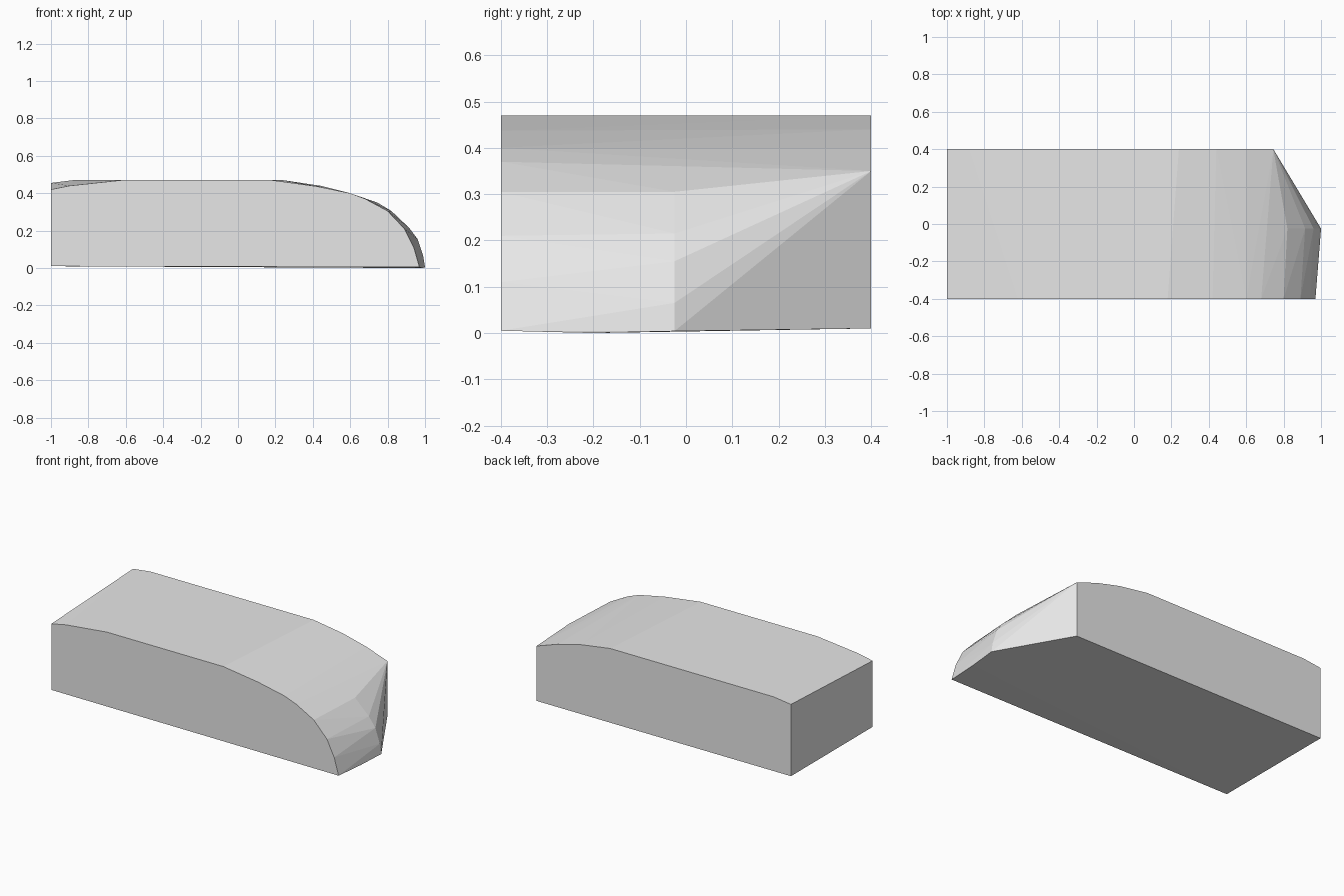
import bpy, bmesh, math

cube = bpy.data.objects.get("Cube")
if cube:
    bpy.data.objects.remove(cube, do_unlink=True)

# One plain grey for the whole block
grey = bpy.data.materials.new("light grey")
grey.use_nodes = True
colour = (0.8, 0.8, 0.8, 1)
grey.diffuse_color = colour
grey.node_tree.nodes["Principled BSDF"].inputs["Base Color"].default_value = colour

# Cross-sections as (x, z) points, keyed by depth
sections = {
    # front outline with the full rounded nose
    -0.4: [(-1, 0.01), (-1, 0.42), (-0.9, 0.44), (-0.62, 0.47), (0.18, 0.47),
           (0.42, 0.437), (0.6, 0.4), (0.68, 0.37), (0.8, 0.305),
           (0.89, 0.21), (0.94, 0.11), (0.97, 0.005)],
    # lowest point of the nose
    -0.2: [(0.985, 0)],
    # furthest reach of the nose
    -0.025: [(0.82, 0.305), (0.915, 0.215), (0.96, 0.155),
             (0.99, 0.065), (1, 0.004)],
    # back outline, cut short by the slanted corner
    0.4: [(-1, 0.01), (-1, 0.455), (-0.88, 0.47), (0.24, 0.47),
          (0.44, 0.44), (0.6, 0.4), (0.745, 0.35), (0.745, 0.01)],
}

# Wrap the sections in one convex skin
bm = bmesh.new()
for y, outline in sections.items():
    for x, z in outline:
        bm.verts.new((x, y, z))
bmesh.ops.convex_hull(bm, input=bm.verts[:])
loose = [v for v in bm.verts if not v.link_faces]
bmesh.ops.delete(bm, geom=loose, context='VERTS')

# Merge flat areas into single faces
bmesh.ops.dissolve_limit(bm, angle_limit=math.radians(0.5),
                         verts=bm.verts[:], edges=bm.edges[:])
bmesh.ops.recalc_face_normals(bm, faces=bm.faces[:])

mesh = bpy.data.meshes.new("rounded_block")
bm.to_mesh(mesh)
bm.free()
mesh.materials.append(grey)
block = bpy.data.objects.new("rounded_block", mesh)
bpy.context.collection.objects.link(block)
